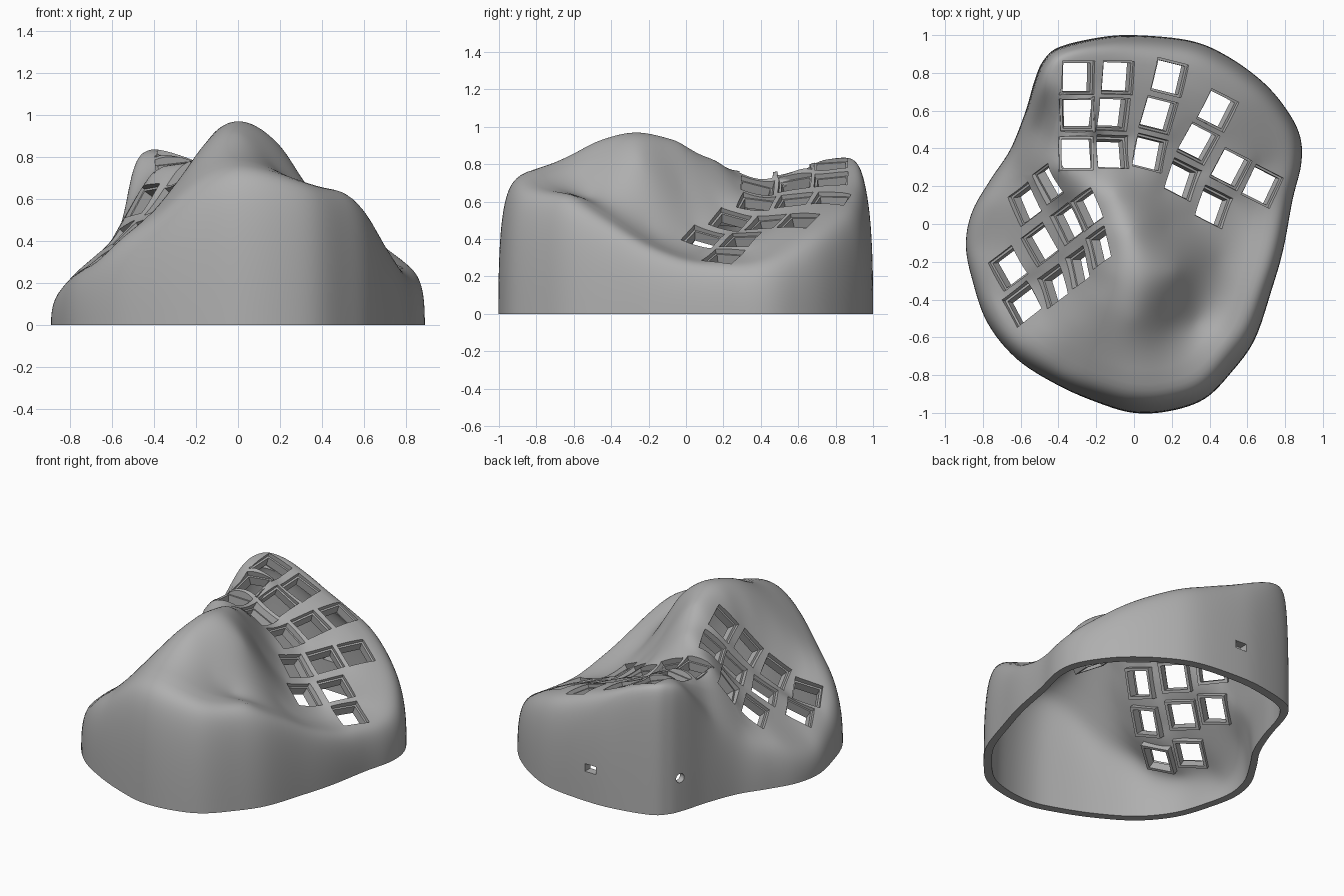
import bpy, bmesh, math
from mathutils import Matrix, Vector

if bpy.data.objects.get("Cube"):
    bpy.data.objects.remove(bpy.data.objects["Cube"])

# Plan outline of the case, clockwise from the back
OUTLINE = [(0, 1), (.3, .97), (.5, .885), (.69, .745), (.815, .595), (.88, .46), (.885, .315),
           (.84, .13), (.79, -.135), (.73, -.345), (.64, -.61), (.52, -.78), (.375, -.925),
           (.19, -.99), (0, -1), (-.18, -.95), (-.4, -.855), (-.62, -.715), (-.775, -.525),
           (-.855, -.3), (-.89, -.11), (-.857, .065), (-.76, .235), (-.655, .395),
           (-.575, .595), (-.525, .765), (-.48, .865), (-.4, .935), (-.2, .985)]

# Key wells: tilt in plan, then centres (x, y, z) of each column or row
FINGER_KEYS = [(0, [(-.295, .775, .8), (-.305, .575, .77), (-.305, .375, .74)]),
               (-2, [(-.085, .775, .72), (-.11, .58, .7), (-.115, .38, .68)]),
               (-14, [(.19, .775, .62), (.13, .575, .61), (.085, .375, .6)]),
               (-27, [(.445, .6, .5), (.34, .425, .49), (.255, .235, .5)]),
               (-27, [(.515, .29, .4), (.42, .09, .41)]),
               (-27, [(.68, .2, .31)])]
THUMB_KEYS = [(37, [(-.58, .105, .42), (-.46, .21, .59)]),
              (37, [(-.67, -.235, .31), (-.5, -.11, .45), (-.355, 0, .6), (-.25, .075, .74)]),
              (37, [(-.59, -.425, .34), (-.425, -.33, .47), (-.295, -.23, .63), (-.19, -.125, .8)])]

# Heights of the palm hump and of the rim
PALM = [(-.03, -.28, .965), (0, -.5, .91), (0, -.7, .81), (0, -.86, .76), (-.02, -.04, .92),
        (-.1, .16, .82), (.03, .2, .69), (.11, -.25, .93), (.22, -.25, .83), (.18, -.02, .68),
        (.33, -.3, .66), (.2, -.55, .73), (.33, -.52, .625), (.45, -.2, .47), (.48, -.6, .64),
        (.3, -.8, .69), (-.2, -.4, .81), (-.33, -.52, .63), (-.2, -.7, .73), (-.12, -.26, .91)]
RIM = [(-.18, -.86, .69), (-.39, -.75, .53), (-.55, -.6, .42), (-.73, -.43, .28), (-.82, -.12, .2),
       (-.76, .12, .27), (-.62, .3, .38), (-.52, .5, .55), (-.47, .72, .79), (-.42, .3, .71),
       (-.42, .87, .84), (-.2, .92, .78), (.2, .92, .62), (.5, .8, .5), (.75, .56, .35),
       (.82, .36, .28), (.78, .1, .28), (.72, -.1, .33), (.65, -.35, .46), (.58, -.6, .6),
       (.42, -.8, .66)]


def solve(a, b):
    """Gaussian elimination with pivoting."""
    n = len(b)
    rows = [list(r) + [v] for r, v in zip(a, b)]
    for c in range(n):
        p = max(range(c, n), key=lambda r: abs(rows[r][c]))
        rows[c], rows[p] = rows[p], rows[c]
        for r in range(c + 1, n):
            f = rows[r][c] / rows[c][c]
            if f:
                rows[r] = [x - f * y for x, y in zip(rows[r], rows[c])]
    out = [0.0] * n
    for r in reversed(range(n)):
        out[r] = (rows[r][n] - sum(rows[r][k] * out[k] for k in range(r + 1, n))) / rows[r][r]
    return out


def kernel(x, y):
    d = x * x + y * y
    return d * math.log(d) if d > 1e-12 else 0.0


def fit_surface(points, softness=.004):
    """Thin plate surface through the height points."""
    n = len(points)
    a = [[kernel(p[0] - q[0], p[1] - q[1]) + (softness if p is q else 0) for q in points]
         + [1, p[0], p[1]] for p in points]
    for k in range(3):
        a.append([(1, p[0], p[1])[k] for p in points] + [0] * 3)
    w = solve(a, [p[2] for p in points] + [0] * 3)
    return lambda x, y: (sum(wi * kernel(x - p[0], y - p[1]) for wi, p in zip(w, points))
                         + w[n] + w[n + 1] * x + w[n + 2] * y)


def steepness(surface, x, y, e=.03):
    """Surface normal scaled so that its z is one."""
    return Vector(((surface(x - e, y) - surface(x + e, y)) / (2 * e),
                   (surface(x, y - e) - surface(x, y + e)) / (2 * e), 1))


def key_frame(surface, tilt, p):
    """Matrix that sits on the surface at a key."""
    x, y = p[0], p[1]
    normal = steepness(surface, x, y, .06).normalized()
    t = math.radians(tilt)
    across = Vector((-math.sin(t), math.cos(t), 0)).cross(normal).normalized()
    along = normal.cross(across)
    m = Matrix((across, along, normal)).transposed().to_4x4()
    return Matrix.Translation((x, y, surface(x, y))) @ m


# Fit a first surface, then refit it with a flat seat around each key
CORNERS = ((-1, -1), (1, -1), (1, 1), (-1, 1))
keys = [(tilt, p) for tilt, ps in FINGER_KEYS + THUMB_KEYS for p in ps]
controls = [p for _, p in keys] + PALM + RIM
draft = fit_surface(controls)
frames = [key_frame(draft, tilt, p) for tilt, p in keys]
seats = [m @ Vector((.08 * cx, .08 * cy, 0)) for m in frames for cx, cy in CORNERS]
height = fit_surface(controls + seats)


def inner_height(x, y):
    """Underside, one wall thickness below the top."""
    return height(x, y) - .05 * min(steepness(height, x, y).length, 2)


def smooth_loop(points, steps):
    """Closed Catmull-Rom curve, returned counterclockwise."""
    pts, out = [Vector(p) for p in points], []
    n = len(pts)
    for i in range(n):
        a, b, c, d = (pts[(i + k) % n] for k in (-1, 0, 1, 2))
        for s in range(steps):
            t = s / steps
            out.append(b + (c - a) * t / 2 + (2 * a - 5 * b + 4 * c - d) * t * t / 2
                       + (3 * b - a - 3 * c + d) * t ** 3 / 2)
    return out[::-1]


def make_object(name, bm):
    mesh = bpy.data.meshes.new(name)
    bmesh.ops.recalc_face_normals(bm, faces=bm.faces)
    bm.to_mesh(mesh)
    bm.free()
    ob = bpy.data.objects.new(name, mesh)
    bpy.context.collection.objects.link(ob)
    mesh.materials.append(grey)
    return ob


grey = bpy.data.materials.new("plain grey")
grey.use_nodes = True
grey.diffuse_color = (.43, .43, .43, 1)
grey.node_tree.nodes["Principled BSDF"].inputs["Base Color"].default_value = (.43, .43, .43, 1)

# Case: rings from the foot of the wall, over the rounded rim, to the middle
loop = smooth_loop(OUTLINE, 6)
n = len(loop)
POWER = 26
rings = [math.cos(math.radians(88) * k / 20) ** (2 / POWER) for k in range(21)]
rings += [rings[-1] * (1 - k / 36) for k in range(1, 36)]
# The rim is tighter at the tall back corner
powers = [POWER + 40 * math.exp(-(p - Vector((-.4, .95))).length_squared / .06) for p in loop]


def bridge(bm, low, high):
    for i in range(n):
        j = (i + 1) % n
        bm.faces.new((low[i], low[j], high[j], high[i]))


def add_skin(bm, scale, surface):
    """One skin of the case; returns its foot ring."""
    grid = []
    for s in rings:
        spots = [p * s * scale for p in loop]
        grid.append([bm.verts.new((q.x, q.y, surface(q.x, q.y) * (1 - s ** power) ** .4))
                     for q, power in zip(spots, powers)])
    for low, high in zip(grid, grid[1:]):
        bridge(bm, low, high)
    middle = bm.verts.new((0, 0, surface(0, 0)))
    for i in range(n):
        bm.faces.new((grid[-1][i], grid[-1][(i + 1) % n], middle))
    return grid[0]


bm = bmesh.new()
bridge(bm, add_skin(bm, .945, inner_height), add_skin(bm, 1, height))
case = make_object("case", bm)


def add_box(bm, matrix, size):
    bmesh.ops.create_cube(bm, size=1, matrix=matrix @ Matrix.Diagonal((*size, 1)))


# Sockets: square frames below the surface; cutters open the case above them
cut = bmesh.new()
sockets = bmesh.new()
SECTION = ((.095, -.025), (.077, -.025), (.077, -.08), (.095, -.08))
for tilt, p in keys:
    m = key_frame(height, tilt, p)
    add_box(cut, m @ Matrix.Translation((0, 0, -.02)), (.178, .178, .15))
    ring = [[sockets.verts.new(m @ Vector((cx * r, cy * r, z))) for r, z in SECTION]
            for cx, cy in CORNERS]
    for a in range(4):
        for k in range(4):
            b, l = (a + 1) % 4, (k + 1) % 4
            sockets.faces.new((ring[a][k], ring[b][k], ring[b][l], ring[a][l]))
make_object("key_sockets", sockets)

# Cable slot at the back and round jack hole at the corner
add_box(cut, Matrix.Translation((0, .98, .22)), (.08, .2, .05))
side = Vector((-.95, .3, 0)).to_track_quat('Z', 'Y').to_matrix().to_4x4()
bmesh.ops.create_cone(cut, cap_ends=True, segments=24, radius1=.03, radius2=.03, depth=.25,
                      matrix=Matrix.Translation((-.5, .79, .22)) @ side)
cutter = make_object("opening_cutter", cut)
cutter.hide_render = True
hole = case.modifiers.new("openings", 'BOOLEAN')
hole.operation = 'DIFFERENCE'
hole.solver = 'MANIFOLD'
hole.object = cutter

# Cut the openings, then smooth the case
bpy.ops.object.select_all(action='DESELECT')
bpy.context.view_layer.objects.active = case
case.select_set(True)
bpy.ops.object.modifier_apply(modifier=hole.name)
bpy.data.objects.remove(cutter)
bpy.ops.object.shade_smooth_by_angle(angle=math.radians(35))
